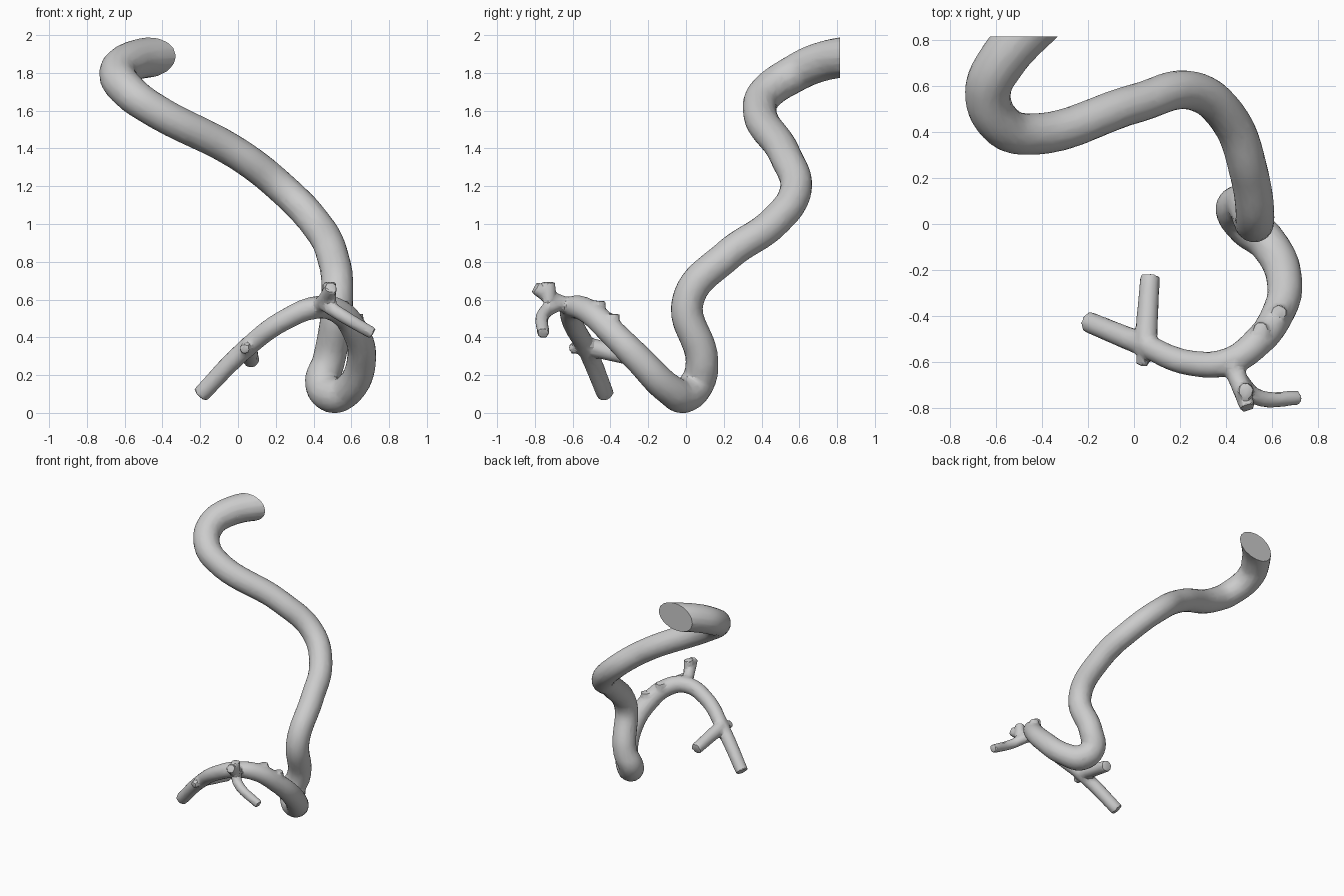
import bpy, bmesh

if "Cube" in bpy.data.objects:
    bpy.data.objects.remove(bpy.data.objects["Cube"])


def tube(name, pts, radius):
    """Capped round tube through the points; radius is a function of 0..1 along it."""
    cu = bpy.data.curves.new(name, 'CURVE')
    cu.dimensions = '3D'
    cu.bevel_depth = 1.0
    cu.bevel_resolution = 6
    cu.resolution_u = 10
    cu.use_fill_caps = True
    sp = cu.splines.new('BEZIER')
    sp.bezier_points.add(len(pts) - 1)
    for i, (bp, p) in enumerate(zip(sp.bezier_points, pts)):
        bp.co, bp.radius = p, radius(i / (len(pts) - 1))
        bp.handle_left_type = bp.handle_right_type = 'AUTO'
    ob = bpy.data.objects.new(name, cu)
    bpy.context.collection.objects.link(ob)
    return ob


def taper(a, b):
    return lambda t: a + (b - a) * t


# Main vessel: wide trunk winding down to the ground, then a tapering arch
trunk = [(-.37, .93, 1.90), (-.58, .70, 1.86), (-.635, .57, 1.80), (-.575, .43, 1.705),
         (-.46, .39, 1.62), (.01, .525, 1.37), (.25, .58, 1.18), (.41, .46, 1.01),
         (.50, .22, .84), (.525, .01, .60), (.48, .085, .28), (.445, .06, .165),
         (.50, -.01, .10)]
arch = [(.58, -.08, .125), (.655, -.26, .30), (.62, -.40, .44), (.53, -.52, .545),
        (.42, -.595, .565), (.25, -.605, .50), (.03, -.52, .335), (-.20, -.425, .10)]
split = len(trunk) / (len(trunk) + len(arch))


def main_radius(t):
    if t < split:
        u = t / split
        return max(.11 - .06 * u, .085, .045 + .052 * u)
    return .09 - .044 * ((t - split) / (1 - split)) ** 0.8


tubes = [tube("main_vessel", trunk + arch, main_radius)]

# Side branches
fork = (.45, -.67, .59)
root = (.05, -.53, .36)
tubes += [
    tube("back_branch", [root, (.07, -.225, .285)], taper(.05, .043)),
    tube("front_stub", [root, (.035, -.615, .345)], taper(.035, .028)),
    tube("fork_stem", [arch[4], fork, (.495, -.80, .67)], taper(.05, .034)),
    tube("side_branch", [fork, (.53, -.75, .535), (.715, -.757, .425)], taper(.04, .032)),
]

# Short cut stubs pointing up
for name, (x, y, z) in {"stub_a": (.63, -.385, .43), "stub_b": (.55, -.46, .50),
                        "fork_tip": (.485, -.725, .60)}.items():
    tubes.append(tube(name, [(x, y, z), (x, y, z + .1)], taper(.037, .034)))

# Join everything
for ob in tubes:
    ob.select_set(True)
bpy.context.view_layer.objects.active = tubes[0]
bpy.ops.object.convert(target='MESH')
bpy.ops.object.join()
vessel = bpy.context.view_layer.objects.active
vessel.name = "vessel_tree"
bm = bmesh.new()
bm.from_mesh(vessel.data)
bmesh.ops.remove_doubles(bm, verts=bm.verts, dist=1e-5)
bmesh.ops.recalc_face_normals(bm, faces=bm.faces)
bm.to_mesh(vessel.data)
bm.free()

# Fuse into one skin, soften the junctions, reduce to irregular triangles
fuse = vessel.modifiers.new("fuse", 'REMESH')
fuse.mode = 'VOXEL'
fuse.voxel_size = 0.011
soften = vessel.modifiers.new("soften", 'SMOOTH')
soften.iterations = 3
vessel.modifiers.new("reduce", 'DECIMATE').ratio = 0.12
for name in [m.name for m in vessel.modifiers]:
    bpy.ops.object.modifier_apply(modifier=name)

# Flat cut through the wide end, and rest the lowest point on the ground
bm = bmesh.new()
bm.from_mesh(vessel.data)
bmesh.ops.bisect_plane(bm, geom=bm.verts[:] + bm.edges[:] + bm.faces[:],
                       plane_co=(0, .815, 0), plane_no=(0, 1, 0), clear_outer=True)
bmesh.ops.holes_fill(bm, edges=[e for e in bm.edges if e.is_boundary], sides=0)
bmesh.ops.recalc_face_normals(bm, faces=bm.faces)
low = min(v.co.z for v in bm.verts)
bmesh.ops.translate(bm, verts=bm.verts, vec=(0, 0, -low))
bm.to_mesh(vessel.data)
bm.free()
bpy.ops.object.shade_smooth_by_angle(angle=0.4)
